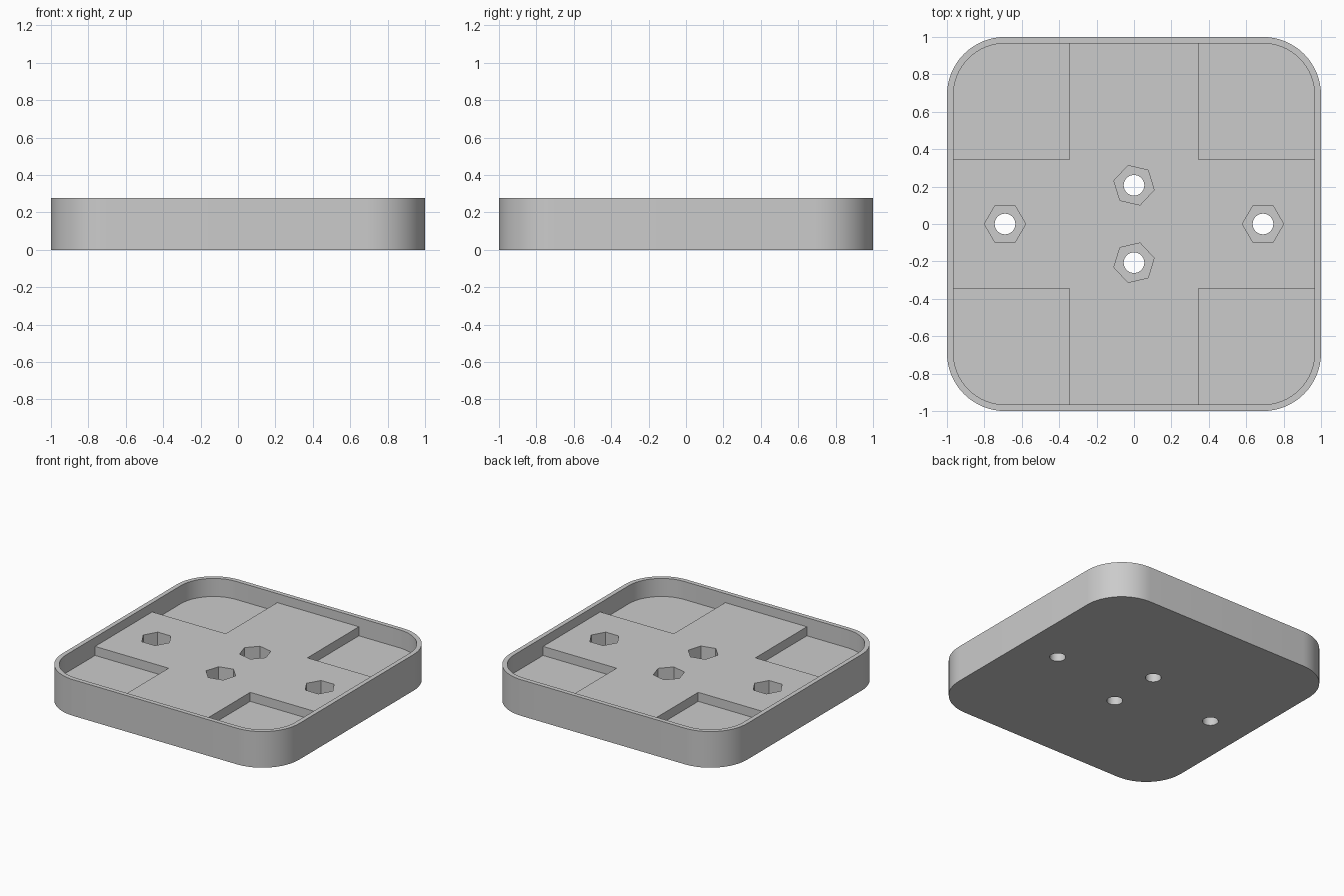
import bpy
import bmesh
from math import cos, sin, pi, radians

if "Cube" in bpy.data.objects:
    bpy.data.objects.remove(bpy.data.objects["Cube"])

U = 2 / 58  # one design unit: the tray is 58 units wide
HALF, CORNER, WALL = 29, 9, 1
FLOOR, CROSS, RIM, NUT_SEAT = 4, 6, 8, 2
ARM = 10

grey = bpy.data.materials.new("grey plastic")
grey.use_nodes = True
colour = (0.6, 0.6, 0.6, 1)
grey.diffuse_color = colour
grey.node_tree.nodes["Principled BSDF"].inputs["Base Color"].default_value = colour


def prism(name, outline, low, high):
    """Extrude a closed outline between two heights."""
    bm = bmesh.new()
    base = bm.faces.new([bm.verts.new((x * U, y * U, low * U)) for x, y in outline])
    top = bmesh.ops.extrude_face_region(bm, geom=[base])["geom"]
    moved = [v for v in top if isinstance(v, bmesh.types.BMVert)]
    bmesh.ops.translate(bm, verts=moved, vec=(0, 0, (high - low) * U))
    bmesh.ops.recalc_face_normals(bm, faces=bm.faces)
    mesh = bpy.data.meshes.new(name)
    bm.to_mesh(mesh)
    bm.free()
    mesh.materials.append(grey)
    obj = bpy.data.objects.new(name, mesh)
    bpy.context.collection.objects.link(obj)
    return obj


def rounded_square(half, radius, steps=16):
    points = []
    for quarter, (sx, sy) in enumerate([(1, 1), (-1, 1), (-1, -1), (1, -1)]):
        for i in range(steps + 1):
            a = (quarter + i / steps) * pi / 2
            points.append((sx * (half - radius) + radius * cos(a),
                           sy * (half - radius) + radius * sin(a)))
    return points


def polygon(x, y, radius, sides, turn=0):
    angles = [radians(turn) + 2 * pi * i / sides for i in range(sides)]
    return [(x + radius * cos(a), y + radius * sin(a)) for a in angles]


def plus(reach, arm):
    """Twelve-cornered cross outline."""
    quarter = [(reach, -arm), (reach, arm), (arm, arm)]
    points = []
    for _ in range(4):
        points += quarter
        quarter = [(-y, x) for x, y in quarter]
    return points


def cut(target, cutter):
    mod = target.modifiers.new("cut", 'BOOLEAN')
    mod.operation = 'DIFFERENCE'
    mod.solver = 'EXACT'
    mod.object = cutter
    bpy.context.view_layer.objects.active = target
    bpy.ops.object.modifier_apply(modifier=mod.name)
    bpy.data.objects.remove(cutter)


# Tray body with a cavity that leaves a raised cross on the floor
tray = prism("tray", rounded_square(HALF, CORNER), 0, RIM)
cavity = prism("cavity_cutter", rounded_square(HALF - WALL, CORNER - WALL), FLOOR, RIM + 1)
cut(cavity, prism("raised_cross", plus(HALF + 1, ARM), FLOOR - 1, CROSS))
cut(tray, cavity)

# Hexagonal nut recesses and round screw holes
for x, y, turn in [(-20, 0, 0), (20, 0, 0), (0, 6, -13), (0, -6, 13)]:
    cut(tray, prism("nut_cutter", polygon(x, y, 3.2, 6, turn), NUT_SEAT, CROSS + 1))
    cut(tray, prism("screw_cutter", polygon(x, y, 1.6, 40), -1, NUT_SEAT + 1))

bpy.ops.object.select_all(action='DESELECT')
tray.select_set(True)
bpy.context.view_layer.objects.active = tray
bpy.ops.object.shade_smooth_by_angle(angle=radians(30))
